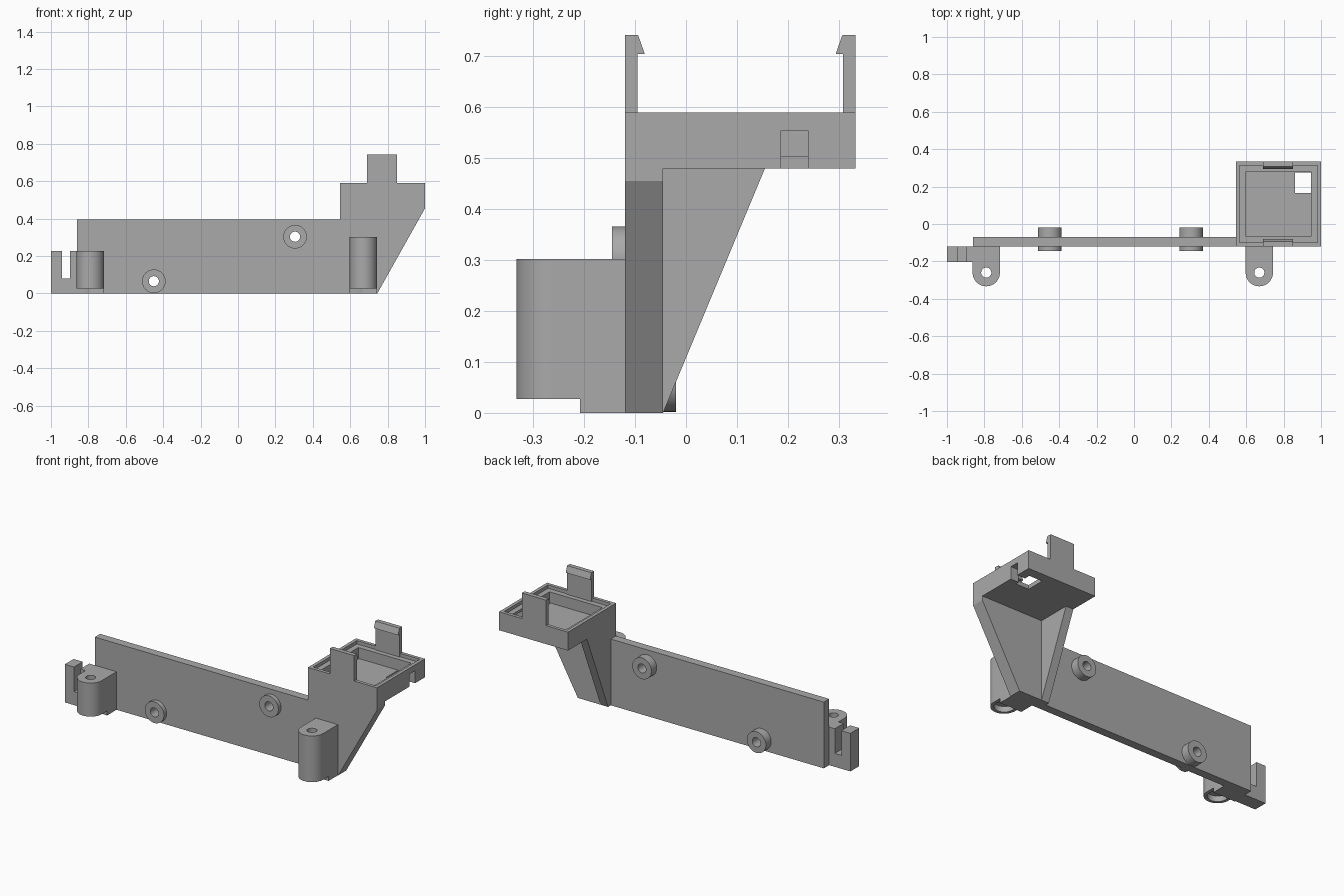
import bpy
import bmesh
from math import cos, sin, pi
from mathutils import Vector

cube = bpy.data.objects.get("Cube")
if cube:
    bpy.data.objects.remove(cube, do_unlink=True)

grey = bpy.data.materials.new("plain grey")
grey.use_nodes = True
grey.diffuse_color = (0.4, 0.4, 0.4, 1)
grey.node_tree.nodes["Principled BSDF"].inputs["Base Color"].default_value = (0.4, 0.4, 0.4, 1)


def prism(name, points, axis, low, high):
    """Extrude a 2D outline along x, y or z; outline axes stay in xyz order."""
    place = {"x": lambda a, b, c: (c, a, b),
             "y": lambda a, b, c: (a, c, b),
             "z": lambda a, b, c: (a, b, c)}[axis]
    bm = bmesh.new()
    face = bm.faces.new([bm.verts.new(place(a, b, low)) for a, b in points])
    out = bmesh.ops.extrude_face_region(bm, geom=[face])
    moved = [v for v in out["geom"] if isinstance(v, bmesh.types.BMVert)]
    bmesh.ops.translate(bm, verts=moved, vec=Vector(place(0, 0, high - low)))
    bmesh.ops.recalc_face_normals(bm, faces=bm.faces)
    mesh = bpy.data.meshes.new(name)
    bm.to_mesh(mesh)
    bm.free()
    mesh.materials.append(grey)
    obj = bpy.data.objects.new(name, mesh)
    bpy.context.collection.objects.link(obj)
    return obj


def box(name, x, y, z):
    outline = [(x[0], y[0]), (x[1], y[0]), (x[1], y[1]), (x[0], y[1])]
    return prism(name, outline, "z", *z)


def circle(a, b, r, n=48, start=0, sweep=2 * pi):
    return [(a + r * cos(start + sweep * i / n), b + r * sin(start + sweep * i / n))
            for i in range(n)]


def cut(obj, *cutters):
    """Subtract the cutters, then discard them."""
    bpy.context.view_layer.objects.active = obj
    for cutter in cutters:
        mod = obj.modifiers.new("cut", "BOOLEAN")
        mod.operation = "DIFFERENCE"
        mod.solver = "EXACT"
        mod.object = cutter
        bpy.ops.object.modifier_apply(modifier=mod.name)
        bpy.data.objects.remove(cutter, do_unlink=True)
    return obj


def smooth(obj):
    bpy.ops.object.select_all(action="DESELECT")
    obj.select_set(True)
    bpy.context.view_layer.objects.active = obj
    bpy.ops.object.shade_smooth_by_angle(angle=0.5)


# Long upright plate with two tubular bosses passing through it
FRONT = -0.12
bosses = {"low_boss": (-0.45, 0.065), "high_boss": (0.305, 0.303)}
plate = box("back_plate", (-0.86, 0.545), (FRONT, -0.07), (0, 0.395))
for name, (x, z) in bosses.items():
    cut(plate, prism("hole", circle(x, z, 0.03), "y", -0.3, 0.2))
    boss = prism(name, circle(x, z, 0.063), "y", -0.145, -0.02)
    cut(boss, prism("hole", circle(x, z, 0.027), "y", -0.3, 0.2))
    smooth(boss)

# Flared support slab and its triangular rib
prism("support_slab", [(0.545, 0), (0.745, 0), (1, 0.455), (1, 0.482), (0.545, 0.482)],
      "y", FRONT, -0.045)
prism("support_rib", [(-0.046, 0), (-0.045, 0), (0.155, 0.48), (-0.046, 0.48)],
      "x", 0.545, 0.595)

# Open tray with a stepped rim, a floor opening and a side notch
tray = box("tray", (0.545, 1), (FRONT, 0.333), (0.48, 0.59))
cut(tray,
    box("rim", (0.565, 0.98), (-0.1, 0.313), (0.57, 0.7)),
    box("cavity", (0.598, 0.947), (-0.067, 0.28), (0.505, 0.7)),
    box("opening", (0.86, 0.947), (0.165, 0.275), (0.4, 0.52)),
    box("notch", (0.93, 1.1), (0.187, 0.24), (0.4, 0.555)))

# Snap clips, mirrored about the middle of the tray
MIDDLE = 0.1065
clip = [(FRONT, 0.57), (-0.095, 0.57), (-0.095, 0.705), (-0.081, 0.705),
        (-0.094, 0.742), (FRONT, 0.742)]
prism("front_clip", clip, "x", 0.69, 0.85)
prism("back_clip", [(2 * MIDDLE - y, z) for y, z in clip], "x", 0.69, 0.85)


# Rounded screw posts on the front
def post(name, x, top):
    y, r = -0.26, 0.073
    outline = [(x + r, FRONT)] + [(x - r, FRONT)]
    outline += circle(x, y, r, 32, pi, pi) + [(x + r, y)]
    obj = prism(name, outline, "z", 0, top)
    cut(obj,
        box("underside", (x - 0.2, x + 0.2), (-0.5, -0.208), (-0.1, 0.027)),
        prism("hole", circle(x, y, 0.027), "z", -0.1, 0.5),
        prism("counterbore", circle(x, y, 0.055), "z", -0.1, 0.06))
    smooth(obj)


post("right_post", -0.79, 0.227)
post("left_post", 0.67, 0.302)

# Slotted end hook
prism("end_hook", [(-1, 0), (-0.86, 0), (-0.86, 0.227), (-0.897, 0.227), (-0.897, 0.08),
                   (-0.94, 0.08), (-0.94, 0.227), (-1, 0.227)], "y", -0.203, FRONT)
